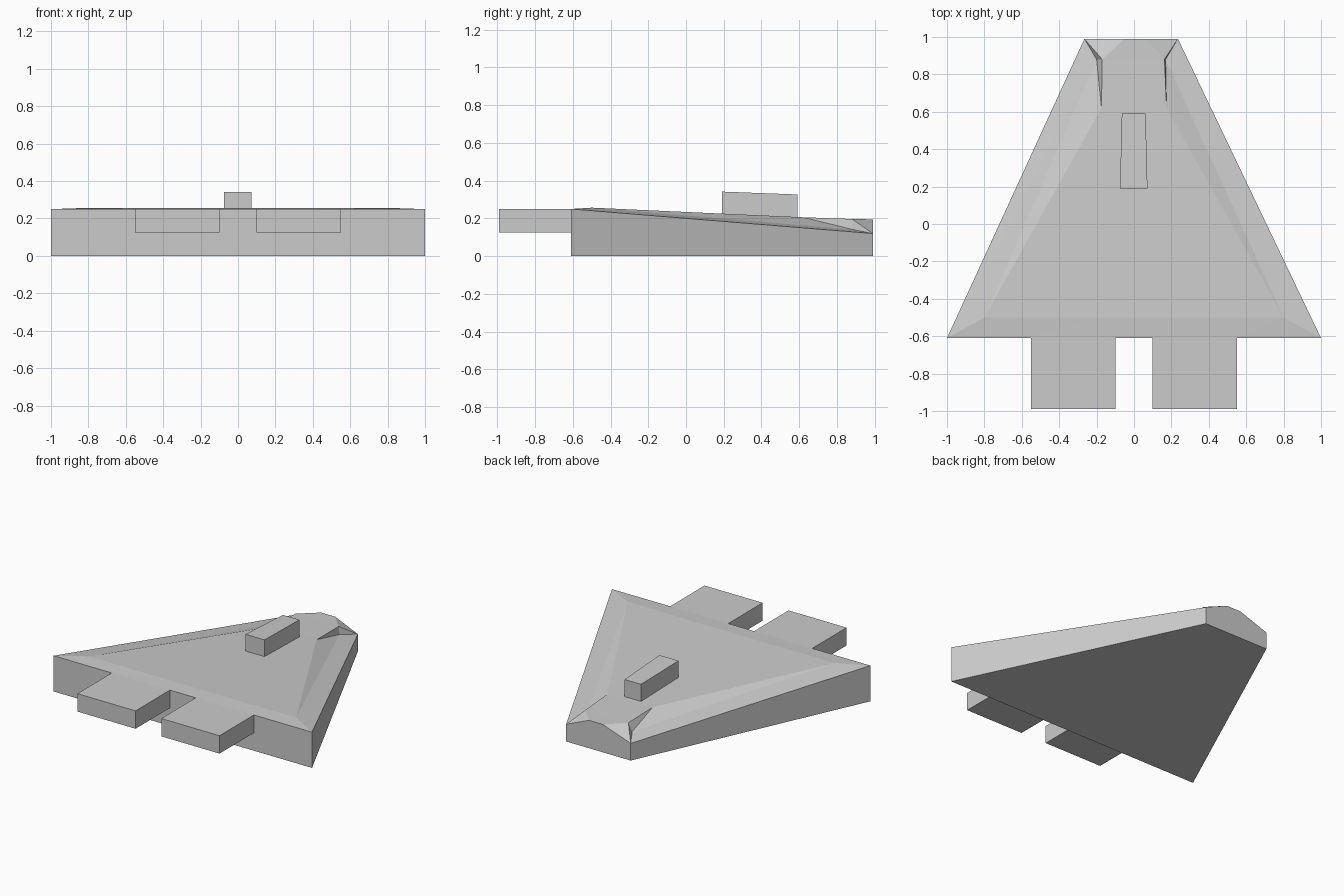
import bpy
import bmesh

cube = bpy.data.objects.get("Cube")
if cube:
    bpy.data.objects.remove(cube)

grey = bpy.data.materials.new("plain_grey")
grey.use_nodes = True
grey.diffuse_color = (0.6, 0.6, 0.6, 1)
grey.node_tree.nodes["Principled BSDF"].inputs["Base Color"].default_value = (0.6, 0.6, 0.6, 1)


def finish(name, bm):
    """Turn a bmesh into a flat shaded object."""
    bmesh.ops.recalc_face_normals(bm, faces=bm.faces)
    mesh = bpy.data.meshes.new(name)
    bm.to_mesh(mesh)
    bm.free()
    mesh.materials.append(grey)
    obj = bpy.data.objects.new(name, mesh)
    bpy.context.collection.objects.link(obj)


def block(name, x0, x1, y0, y1, z0, z1, taper=0, drop=0):
    """Box whose rear end can be narrower and lower."""
    bm = bmesh.new()
    bmesh.ops.create_cube(bm, size=1)
    for v in bm.verts:
        rear, top = v.co.y > 0, v.co.z > 0
        inset = taper if rear else 0
        v.co = (x1 - inset if v.co.x > 0 else x0 + inset,
                y1 if rear else y0,
                z1 - (drop if rear else 0) if top else z0)
    finish(name, bm)


# Hull: each half is described by named corners, joined along the middle
front, back = -0.61, 0.99


def half_points(s, tail, low, high, ridge):
    return {
        "wing": (s, front, 0.25), "wing_base": (s, front, 0),
        "tail": (s * tail, back, 0.12), "tail_base": (s * tail, back, 0),
        "outer": (s * 0.55, front, 0.25), "inner": (s * 0.1, front, 0.25),
        "shoulder": (s * 0.8, -0.5, 0.257), "spine": (s * 0.2, -0.5, 0.255),
        "low": (s * low, 0.88, 0.142), "high": (s * high, 0.88, 0.197),
        "crease": (s * 0.174, 0.62, 0.206), "ridge": (s * ridge, back, 0.195),
    }


hull = bmesh.new()
halves = []
for args in ((-1, 0.265, 0.2, 0.17, 0.05), (1, 0.235, 0.169, 0.163, 0.06)):
    halves.append({k: hull.verts.new(p) for k, p in half_points(*args).items()})

side_faces = (
    "wing wing_base tail_base tail",      # outer wall
    "wing tail low", "wing low shoulder",  # sloping rim
    "shoulder low crease",                # raised facet
    "low high crease", "tail high low",   # steep dent
    "tail ridge high",
    "shoulder crease spine",
    "wing shoulder outer", "shoulder spine outer", "outer spine inner",
)
for half in halves:
    for names in side_faces:
        hull.faces.new([half[n] for n in names.split()])

# Faces that span both halves
for names in ("spine crease", "crease high", "high ridge", "inner spine",
              "wing_base tail_base", "ridge tail tail_base",
              "inner outer wing wing_base"):
    chain = names.split()
    hull.faces.new([halves[0][n] for n in chain] + [halves[1][n] for n in reversed(chain)])
finish("hull", hull)

# Twin blocks on the front wall
for side, s in (("left", 1), ("right", -1)):
    x0, x1 = sorted((s * 0.1, s * 0.55))
    block(side + "_engine_block", x0, x1, -0.99, front + 0.005, 0.125, 0.25)

# Cabin block on the deck
block("cabin", -0.075, 0.072, 0.19, 0.59, 0.19, 0.342, taper=0.01, drop=0.015)
